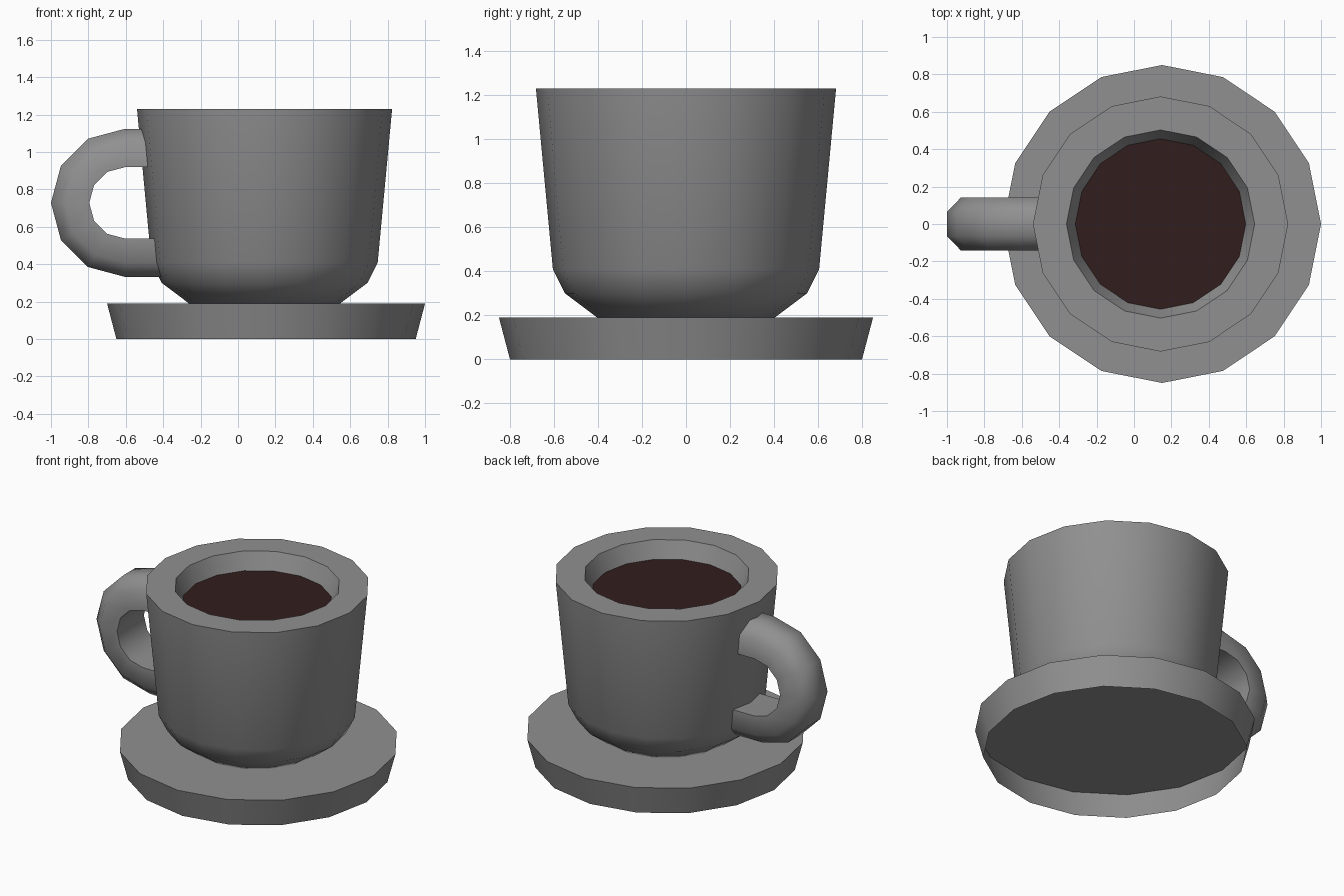
import bpy, bmesh, math
from mathutils import Vector

cube = bpy.data.objects.get("Cube")
if cube:
    bpy.data.objects.remove(cube, do_unlink=True)

SIDES = 16


def material(name, rgb):
    m = bpy.data.materials.new(name)
    m.use_nodes = True
    m.diffuse_color = (*rgb, 1)
    m.node_tree.nodes["Principled BSDF"].inputs["Base Color"].default_value = (*rgb, 1)
    return m


def loft(name, rings, mat, cap_start=True, cap_end=True):
    """Skin a list of equal-length point rings into one smooth-shaded part."""
    bm = bmesh.new()
    loops = [[bm.verts.new(p) for p in ring] for ring in rings]
    for a, b in zip(loops, loops[1:]):
        n = len(a)
        for i in range(n):
            j = (i + 1) % n
            bm.faces.new((a[i], a[j], b[j], b[i]))
    if cap_start:
        bm.faces.new(loops[0][::-1])
    if cap_end:
        bm.faces.new(loops[-1])
    bmesh.ops.recalc_face_normals(bm, faces=bm.faces)
    mesh = bpy.data.meshes.new(name)
    bm.to_mesh(mesh)
    bm.free()
    mesh.materials.append(mat)
    obj = bpy.data.objects.new(name, mesh)
    bpy.context.collection.objects.link(obj)
    bpy.ops.object.select_all(action='DESELECT')
    obj.select_set(True)
    bpy.context.view_layer.objects.active = obj
    bpy.ops.object.shade_smooth_by_angle(angle=math.radians(60))
    return obj


def circle(cx, r, z):
    steps = [2 * math.pi * i / SIDES for i in range(SIDES)]
    return [(cx + r * math.cos(a), r * math.sin(a), z) for a in steps]


def lathe(name, cx, profile, mat, **caps):
    return loft(name, [circle(cx, r, z) for r, z in profile], mat, **caps)


grey = material("grey ceramic", (0.28, 0.28, 0.28))
coffee = material("dark coffee", (0.031, 0.0125, 0.0125))

# Saucer: a thin flared skirt under a flat top, open underneath
lathe("saucer", 0.15, [(0.80, 0), (0.85, 0.19)], grey, cap_start=False)

# Cup: outer wall, wide rim and tapered inner wall, standing on the saucer
lathe("cup", 0.142, [(0.405, 0.191), (0.55, 0.30), (0.605, 0.41), (0.682, 1.23),
                     (0.503, 1.23), (0.447, 1.10)], grey, cap_end=False)

# Drink surface inside the cup
lathe("drink", 0.142, [(0.45, 1.112), (0.457, 1.12)], coffee)

# Handle: D-shaped section, bevelled outside and flat inside,
# swept along a half circle with straight ends
section = [(0.1, 0.065), (0.025, 0.142), (-0.105, 0.142)]
section += [(u, -v) for u, v in reversed(section)]
centre, bend = Vector((-0.604, 0, 0.728)), 0.296


def handle_ring(angle, shift=0):
    out = Vector((-math.sin(angle), 0, math.cos(angle)))
    base = centre + Vector((shift, 0, 0))
    return [base + out * (bend + u) + Vector((0, v, 0)) for u, v in section]


arc = [handle_ring(math.pi * i / 6) for i in range(7)]
loft("handle", [handle_ring(0, 0.2)] + arc + [handle_ring(math.pi, 0.2)], grey)
